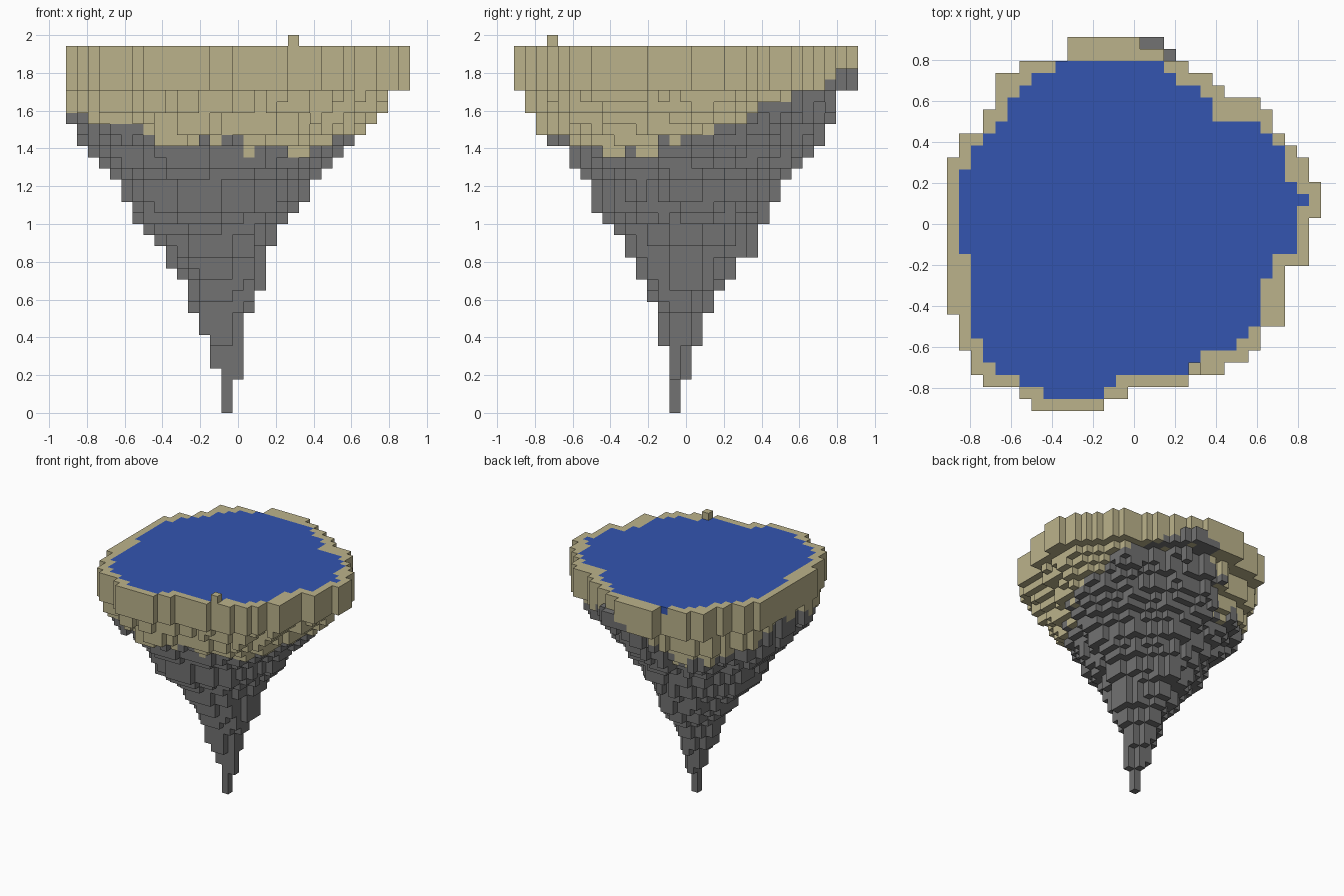
import bpy, bmesh, math, random
from mathutils import Vector

random.seed(4)
old = bpy.data.objects.get("Cube")
if old:
    bpy.data.objects.remove(old, do_unlink=True)

SIZE = 2 / 34          # edge of one block
LAYERS = 33            # block layers below the loose block
HALF = 15.5            # grid centre in blocks
TIP = 14               # column of the lowest block

# Plan outline of the rim: (rows, first column, end column), front to back
RIM = [(1, 7, 13), (1, 6, 15), (1, 3, 20), (1, 2, 23), (1, 2, 25), (2, 1, 26),
       (1, 1, 28), (4, 0, 28), (4, 0, 30), (3, 0, 31), (2, 0, 30), (1, 1, 29),
       (1, 1, 28), (2, 3, 27), (1, 4, 26), (1, 4, 23), (1, 4, 22), (1, 6, 20),
       (1, 10, 19), (1, 10, 18)]

# Plan outline of the lake
LAKE = [(1, 0, 0), (1, 8, 13), (1, 6, 14), (1, 4, 20), (1, 3, 21), (1, 3, 24),
        (1, 2, 25), (4, 2, 26), (1, 2, 27), (1, 2, 27), (3, 1, 29), (1, 1, 29),
        (1, 1, 30), (1, 1, 29), (1, 1, 28), (2, 2, 28), (1, 3, 27), (1, 4, 26),
        (2, 5, 22), (1, 6, 21), (1, 7, 19), (1, 9, 18), (2, 0, 0)]

# Layers at which the hanging cone grows by one block, for each direction
GROW_LEFT = [4, 7, 9, 12, 13, 15, 16, 17, 19, 21, 22, 23, 24, 26]
GROW_RIGHT = [3, 9, 11, 15, 17, 18, 19, 21, 22, 23, 24, 25, 26, 27, 28, 29]
GROW_FRONT = [6, 10, 12, 14, 16, 17, 18, 21, 22, 24, 24, 25, 27, 29]
GROW_BACK = [3, 6, 9, 11, 12, 14, 14, 17, 19, 21, 22, 23, 24, 26, 29, 29]

# Height of the rock around the island, one value per 30 degrees from +x
ROCK_TOP = [24, 26.5, 29, 29.5, 23, 25, 28, 27, 24, 23.5, 23, 23]


def plan_cells(runs):
    cells, row = set(), 0
    for count, start, end in runs:
        for y in range(row, row + count):
            cells.update((x, y) for x in range(start, end))
        row += count
    return cells


def spread(offset, layer, low, high):
    """Stretch an offset in this layer to the full width of the rim."""
    grow = low if offset < 0 else high
    reached = sum(start <= layer for start in grow)
    return offset * (len(grow) + 0.5) / (reached + 0.5)


def rock_height(x, y):
    turn = math.degrees(math.atan2(y - HALF + 0.5, x - HALF + 0.5)) % 360 / 30
    i, t = int(turn), turn % 1
    return ROCK_TOP[i] * (1 - t) + ROCK_TOP[(i + 1) % len(ROCK_TOP)] * t


def make_material(name, color):
    mat = bpy.data.materials.new(name)
    mat.use_nodes = True
    mat.diffuse_color = (*color, 1)
    bsdf = mat.node_tree.nodes["Principled BSDF"]
    bsdf.inputs["Base Color"].default_value = (*color, 1)
    bsdf.inputs["Roughness"].default_value = 0.9
    return mat


def make_blocks(name, cells, solid, mat):
    """Build only the open faces of a set of blocks."""
    bm = bmesh.new()
    corners = {}

    def corner(p):
        key = tuple(round(c) for c in p)
        if key not in corners:
            corners[key] = bm.verts.new(((key[0] - HALF) * SIZE,
                                         (key[1] - HALF) * SIZE, key[2] * SIZE))
        return corners[key]

    half = Vector((0.5, 0.5, 0.5))
    for cell in sorted(cells):
        for axis in range(3):
            for sign in (-1, 1):
                n = Vector((0, 0, 0))
                n[axis] = sign
                if tuple(int(c + d) for c, d in zip(cell, n)) in solid:
                    continue
                u = Vector((0, 0, 0))
                u[(axis + 1) % 3] = 1
                v = n.cross(u)
                mid = Vector(cell) + half + n / 2
                bm.faces.new([corner(mid + (a * u + b * v) / 2) for a, b in
                              ((-1, -1), (1, -1), (1, 1), (-1, 1))])
    mesh = bpy.data.meshes.new(name)
    bm.to_mesh(mesh)
    bm.free()
    mesh.materials.append(mat)
    obj = bpy.data.objects.new(name, mesh)
    bpy.context.collection.objects.link(obj)


# Sort every block into soil, rock or water
rim, lake = plan_cells(RIM), plan_cells(LAKE)
low_columns = {(16, 30), (17, 30), (18, 29)}
soil, rock, water = set(), set(), set()
for x, y in sorted(rim):
    rough = random.uniform(0.99, 1.07)
    border = rock_height(x, y) + random.uniform(-0.6, 0.6)
    top = LAYERS - 2 if (x, y) in low_columns else LAYERS
    for z in range(top):
        u = spread(x - TIP, z, GROW_LEFT, GROW_RIGHT) * rough
        v = spread(y - TIP, z, GROW_FRONT, GROW_BACK) * rough
        place = (math.floor(TIP + 0.5 + u), math.floor(TIP + 0.5 + v))
        if z < 29 and place not in rim:
            continue
        if z == LAYERS - 1 and (x, y) in lake:
            water.add((x, y, z))
        elif z < border or (x, y) in low_columns:
            rock.add((x, y, z))
        else:
            soil.add((x, y, z))

loose = {(20, 3, LAYERS)}
solid = soil | rock | water | loose

sand = make_material("sand", (0.50, 0.45, 0.26))
stone = make_material("grey stone", (0.168, 0.168, 0.168))
blue = make_material("water blue", (0.033, 0.091, 0.434))

make_blocks("sand_rim", soil, solid, sand)
make_blocks("rock_cone", rock, solid, stone)
make_blocks("lake_surface", water, solid, blue)
make_blocks("loose_block", loose, solid, sand)
